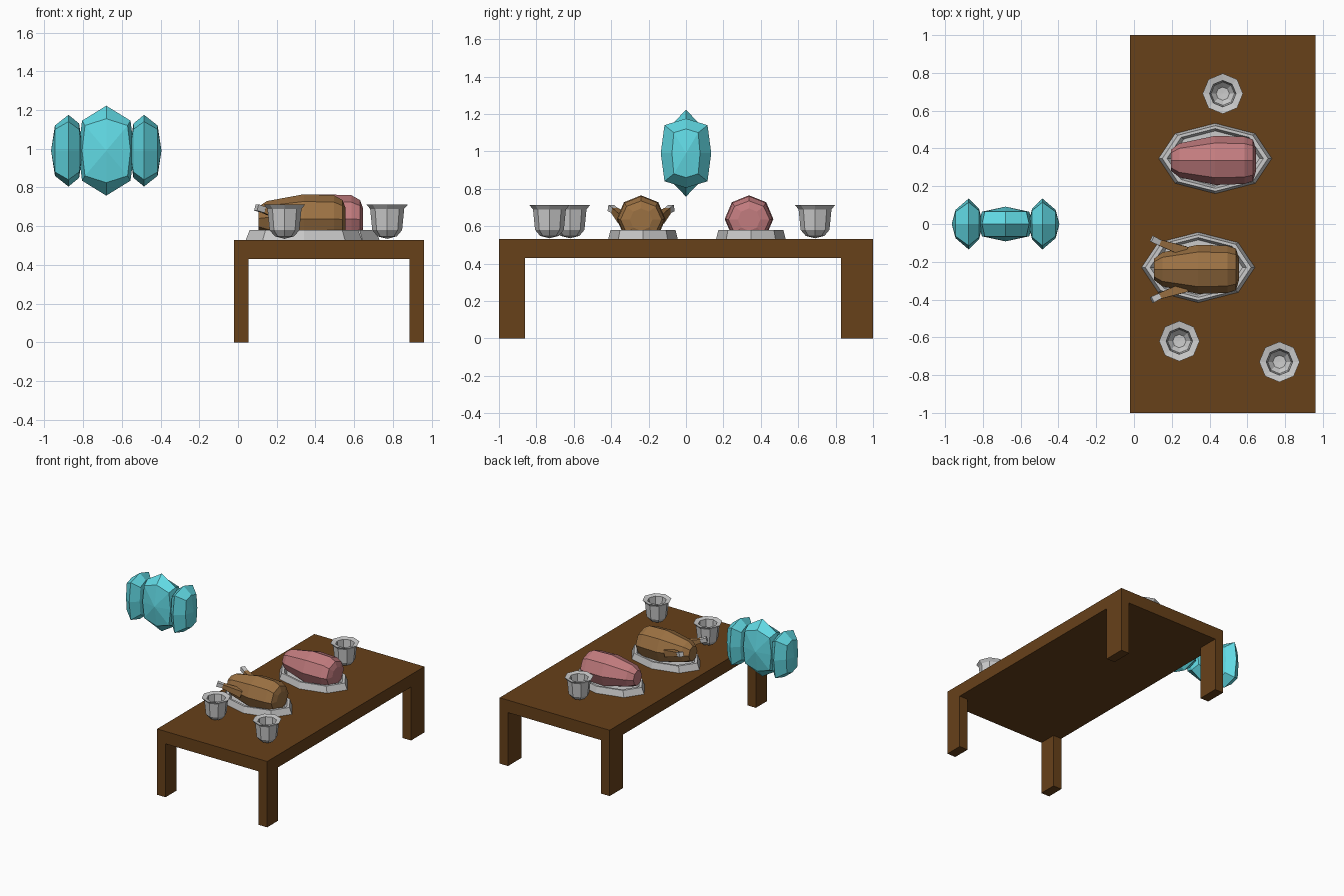
import bpy, bmesh
from math import sin, cos, pi
from mathutils import Vector

if "Cube" in bpy.data.objects:
    bpy.data.objects.remove(bpy.data.objects["Cube"])

N = 8


def mat(name, rgb):
    m = bpy.data.materials.new(name)
    m.diffuse_color = (*rgb, 1)
    m.use_nodes = True
    m.node_tree.nodes["Principled BSDF"].inputs["Base Color"].default_value = m.diffuse_color
    return m


wood = mat("wood", (0.135, 0.052, 0.010))
crystal = mat("crystal", (0.12, 0.70, 0.78))
pink = mat("ham", (0.54, 0.20, 0.21))
tan = mat("roast", (0.33, 0.165, 0.055))


def finish(bm, name, material):
    bmesh.ops.recalc_face_normals(bm, faces=bm.faces)
    me = bpy.data.meshes.new(name)
    bm.to_mesh(me)
    bm.free()
    ob = bpy.data.objects.new(name, me)
    bpy.context.collection.objects.link(ob)
    if material:
        me.materials.append(material)
    return ob


def loft(name, rings, material=None):
    """Skin rings of points; a ring holding one point is a pole."""
    bm = bmesh.new()
    rs = [[bm.verts.new(p) for p in r] for r in rings]
    for a, b in zip(rs, rs[1:]):
        n = max(len(a), len(b))
        for i in range(n):
            j = (i + 1) % n
            if len(a) == 1:
                bm.faces.new((a[0], b[i], b[j]))
            elif len(b) == 1:
                bm.faces.new((a[i], a[j], b[0]))
            else:
                bm.faces.new((a[i], a[j], b[j], b[i]))
    for r in (rs[0], rs[-1]):
        if len(r) > 2:
            bm.faces.new(r)
    return finish(bm, name, material)


def box(name, x0, x1, y0, y1, z0, z1, material):
    ring = [(x0, y0), (x1, y0), (x1, y1), (x0, y1)]
    loft(name, [[(x, y, z) for x, y in ring] for z in (z0, z1)], material)


# table
box("table_top", -0.02, 0.96, -1, 1, 0.43, 0.53, wood)
for xn, x0, x1 in (("left", -0.02, 0.055), ("right", 0.885, 0.96)):
    for yn, y0, y1 in (("front", -1, -0.86), ("back", 0.83, 1)):
        box(f"{yn}_{xn}_leg", x0, x1, y0, y1, 0, 0.43, wood)


# goblets: (radius, height) profile turned around z
CUP = [(0, 0.535), (0.05, 0.548), (0.077, 0.58), (0.088, 0.69), (0.107, 0.712),
       (0.07, 0.705), (0.062, 0.60), (0.035, 0.57), (0, 0.568)]


def turn(name, cx, cy, profile, sy=1.0, phase=0.0):
    rings = []
    for r, z in profile:
        if r == 0:
            rings.append([(cx, cy, z)])
        else:
            rings.append([(cx + r * cos(2 * pi * i / N + phase),
                           cy + sy * r * sin(2 * pi * i / N + phase), z) for i in range(N)])
    return loft(name, rings)


for k, (x, y) in enumerate(((0.47, 0.69), (0.24, -0.62), (0.77, -0.73))):
    turn(f"cup_{k + 1}", x, y, CUP)

# platters
PLATE = [(0, 0.53), (0.30, 0.53), (0.28, 0.58), (0.255, 0.58), (0.235, 0.545), (0, 0.545)]
for name, x, y in (("back_platter", 0.43, 0.347), ("front_platter", 0.34, -0.23)):
    turn(name, x, y, PLATE, sy=0.62)

# meat: (x offset, half width, half height, centre height)
MEAT = [(-0.235, 0.055, 0.06, 0.64), (-0.19, 0.09, 0.085, 0.645), (0, 0.13, 0.127, 0.638),
        (0.155, 0.125, 0.122, 0.638), (0.20, 0.11, 0.10, 0.635), (0.215, 0.06, 0.06, 0.635)]
for name, cx, cy, m in (("ham", 0.43, 0.337, pink), ("roast", 0.34, -0.24, tan)):
    loft(name, [[(cx + dx, cy + w * sin(2 * pi * i / N), zc + h * cos(2 * pi * i / N))
                 for i in range(N)] for dx, w, h, zc in MEAT], m)


# drumsticks with bare bone tips
def stick(name, p, q, r0, r1, material=None):
    p, q = Vector(p), Vector(q)
    d = (q - p).normalized()
    u = d.cross(Vector((0, 0, 1))).normalized()
    v = u.cross(d)
    loft(name, [[c + r * (a * u + b * v) for a, b in ((-1, -1), (1, -1), (1, 1), (-1, 1))]
                for c, r in ((p, r0), (q, r1))], material)


for side, s in (("left", 1), ("right", -1)):
    y = -0.24
    stick(f"{side}_drumstick", (0.27, y + 0.095 * s, 0.64), (0.135, y + 0.142 * s, 0.683),
          0.027, 0.016, tan)
    stick(f"{side}_bone", (0.137, y + 0.141 * s, 0.683), (0.095, y + 0.162 * s, 0.697),
          0.015, 0.017)


# floating crystal: squarish octagonal lenses stacked along a depth axis
def octagon(a, da, b, db):
    return [(a, 0), (da, db), (0, b), (-da, db), (-a, 0), (-da, -db), (0, -b), (da, -db)]


CX, CZ = -0.68, 0.99
core = [((0, 0),), octagon(0.125, 0.11, 0.165, 0.13), octagon(0.145, 0.125, 0.232, 0.155),
        octagon(0.125, 0.11, 0.165, 0.13), ((0, 0),)]
loft("crystal_core", [[(CX + a, y, CZ + b) for a, b in r]
                      for r, y in zip(core, (-0.092, -0.065, 0, 0.065, 0.092))], crystal)

wing = [((0, 0),), octagon(0.075, 0.065, 0.13, 0.11), octagon(0.135, 0.115, 0.185, 0.15),
        octagon(0.08, 0.07, 0.14, 0.11), ((0, 0),)]
for side, s in (("left", -1), ("right", 1)):
    loft(f"crystal_{side}_wing", [[(CX + s * x, a, CZ + b) for a, b in r]
                                  for r, x in zip(wing, (0.285, 0.265, 0.195, 0.14, 0.12))], crystal)
